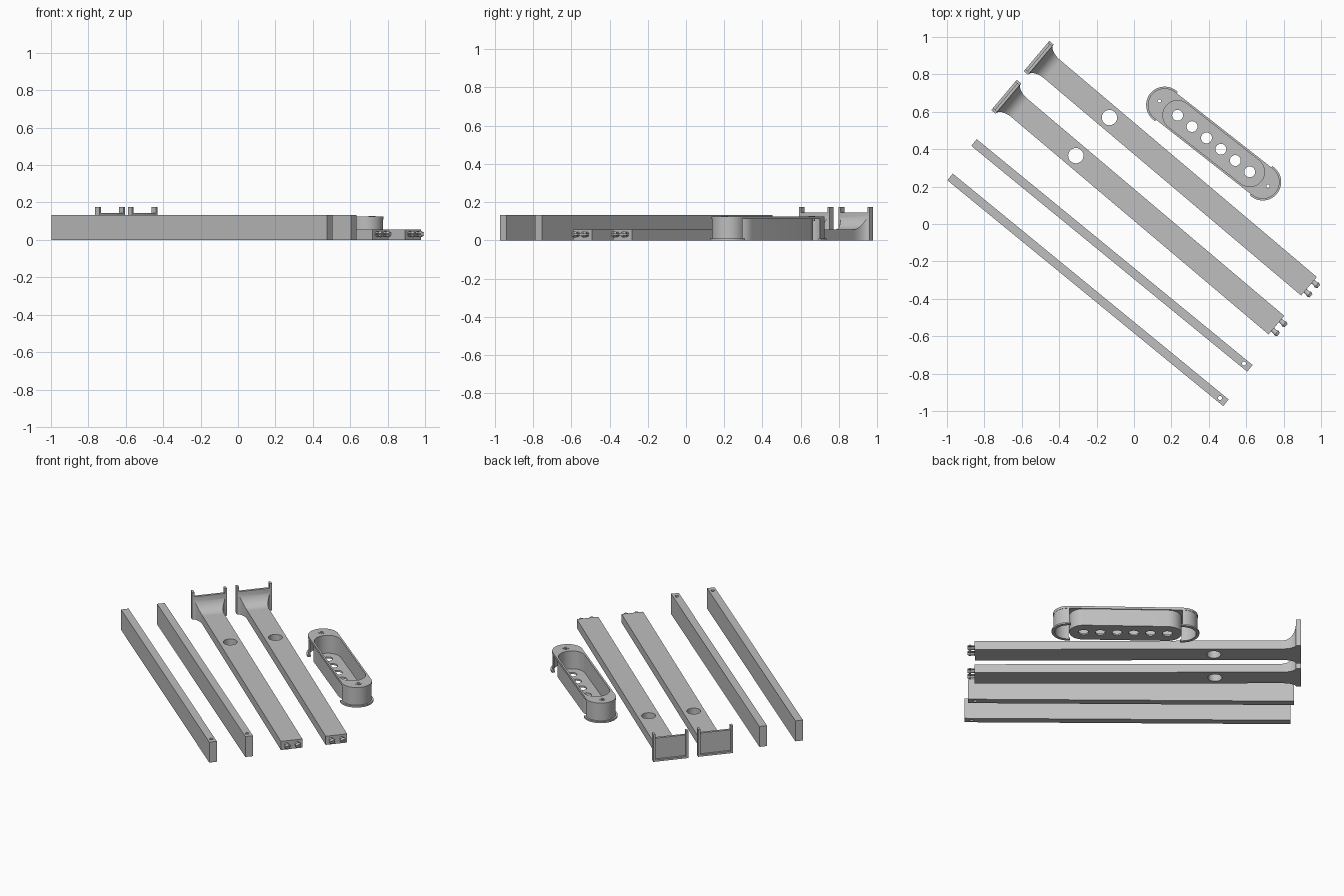
import bpy, bmesh
from math import sin, cos, pi, radians, sqrt
from mathutils import Matrix, Vector

if "Cube" in bpy.data.objects:
    bpy.data.objects.remove(bpy.data.objects["Cube"], do_unlink=True)

GREY = (0.52, 0.52, 0.52, 1)
mat = bpy.data.materials.new("plain_grey")
mat.use_nodes = True
mat.diffuse_color = GREY
mat.node_tree.nodes["Principled BSDF"].inputs["Base Color"].default_value = GREY


def finish(name, bm, place):
    """Turn a bmesh into a placed, grey object with sharp edges kept."""
    bmesh.ops.remove_doubles(bm, verts=bm.verts, dist=1e-5)
    bmesh.ops.recalc_face_normals(bm, faces=bm.faces)
    mesh = bpy.data.meshes.new(name)
    bm.to_mesh(mesh)
    bm.free()
    mesh.materials.append(mat)
    obj = bpy.data.objects.new(name, mesh)
    bpy.context.collection.objects.link(obj)
    obj.matrix_world = place
    bpy.ops.object.select_all(action='DESELECT')
    obj.select_set(True)
    bpy.context.view_layer.objects.active = obj
    bpy.ops.object.shade_smooth_by_angle(angle=radians(30))
    return obj


def plan_part(name, loops, z0, z1, place):
    """Extrude a plan outline; the inner loops become holes."""
    curve = bpy.data.curves.new(name + "_outline", 'CURVE')
    curve.dimensions = '2D'
    curve.fill_mode = 'BOTH'
    curve.extrude = (z1 - z0) / 2
    for loop in loops:
        spline = curve.splines.new('POLY')
        spline.points.add(len(loop) - 1)
        for point, (x, y) in zip(spline.points, loop):
            point.co = (x, y, 0, 1)
        spline.use_cyclic_u = True
    helper = bpy.data.objects.new(name + "_outline", curve)
    bpy.context.collection.objects.link(helper)
    graph = bpy.context.evaluated_depsgraph_get()
    mesh = bpy.data.meshes.new_from_object(helper.evaluated_get(graph))
    bm = bmesh.new()
    bm.from_mesh(mesh)
    bmesh.ops.translate(bm, verts=bm.verts, vec=(0, 0, (z0 + z1) / 2))
    bpy.data.objects.remove(helper, do_unlink=True)
    bpy.data.curves.remove(curve)
    bpy.data.meshes.remove(mesh)
    return finish(name, bm, place)


def rect(x0, x1, y0, y1):
    return [(x0, y0), (x1, y0), (x1, y1), (x0, y1)]


def arc(cx, r, a0, a1, n=24):
    return [(cx + r * cos(a0 + (a1 - a0) * i / n), r * sin(a0 + (a1 - a0) * i / n))
            for i in range(n + 1)]


def circle(cx, r, n=28):
    return arc(cx, r, 0, 2 * pi, n)[:-1]


def stadium(half, r):
    return arc(half, r, -pi / 2, pi / 2) + arc(-half, r, pi / 2, 3 * pi / 2)


def at(x, y, degrees):
    return Matrix.Translation((x, y, 0)) @ Matrix.Rotation(radians(degrees), 4, 'Z')


# Two tall, narrow rails with a small hole at one end
for side, x, y in (("front", -0.246, -0.352), ("rear", -0.118, -0.168)):
    plan_part(side + "_rail", [rect(-0.953, 0.953, -0.023, 0.023), circle(0.912, 0.011, 16)],
              0, 0.132, at(x, y, -39.3))

# Flat arms with a flared head plate and two snap pins
PLATE, FLARE, LENGTH = 0.03, 0.08, 1.907
HALF, THICK, HEAD, TOP = 0.065, 0.056, 0.105, 0.145


def flare(name, place):
    """Loft the widening, rising neck between arm and head plate."""
    bm = bmesh.new()
    rings = []
    for i in range(13):
        a = i / 12 * pi / 2
        grow = 1 - cos(a)
        u = PLATE + FLARE * (1 - sin(a))
        w = HALF + (HEAD - HALF) * grow
        h = THICK + (TOP - THICK) * grow
        rings.append([bm.verts.new(c) for c in
                      ((u, -w, 0), (u, w, 0), (u, w, h), (u, -w, h))])
    for a, b in zip(rings, rings[1:]):
        for k in range(4):
            bm.faces.new((a[k], a[k - 1], b[k - 1], b[k]))
    bm.faces.new(rings[0])
    bm.faces.new(rings[-1])
    finish(name, bm, place)


def snap_pin(name, v, place):
    """Turned pin with a bulged tip, split by a level slot."""
    profile = [(-0.005, 0.013), (0.018, 0.013), (0.027, 0.018), (0.041, 0.012)]
    whole = bmesh.new()
    for half in (1, -1):
        bm = bmesh.new()
        rings = [[bm.verts.new((u, r * cos(k * pi / 6), r * sin(k * pi / 6)))
                  for k in range(12)] for u, r in profile]
        for a, b in zip(rings, rings[1:]):
            for k in range(12):
                bm.faces.new((a[k], a[k - 1], b[k - 1], b[k]))
        bm.faces.new(rings[0])
        bm.faces.new(rings[-1])
        bmesh.ops.bisect_plane(bm, geom=bm.verts[:] + bm.edges[:] + bm.faces[:],
                               plane_co=(0, 0, half * 0.003), plane_no=(0, 0, half),
                               clear_inner=True)
        bmesh.ops.holes_fill(bm, edges=[e for e in bm.edges if e.is_boundary], sides=0)
        piece = bpy.data.meshes.new("pin_half")
        bm.to_mesh(piece)
        bm.free()
        whole.from_mesh(piece)
        bpy.data.meshes.remove(piece)
    bmesh.ops.translate(whole, verts=whole.verts, vec=(LENGTH, v, 0.031))
    finish(name, whole, place)


for side, x, y, hole in (("front", -0.695, 0.69, 0.503), ("rear", -0.521, 0.898, 0.51)):
    place = at(x, y, -40.2)
    plan_part(side + "_arm", [rect(PLATE + FLARE, LENGTH, -HALF, HALF), circle(hole, 0.041)],
              0, THICK, place)
    flare(side + "_arm_flare", place)
    plan_part(side + "_head_plate", [rect(0.014, PLATE, -HEAD, HEAD)], 0, TOP, place)
    plan_part(side + "_head_sill", [rect(0, 0.014, -HEAD, HEAD)], 0, 0.012, place)
    for label, s in (("left", 1), ("right", -1)):
        edges = sorted((s * 0.092, s * 0.106))
        plan_part(f"{side}_{label}_head_post", [rect(0, PLATE, *edges)], 0, 0.175, place)
        snap_pin(f"{side}_{label}_snap_pin", s * 0.032, place)

# Oblong holder: rim, hollow cup, perforated floor
place = at(0.426, 0.43, -38.1)
POCKET, ENDS = 0.245, 0.333
plan_part("holder_rim", [stadium(ENDS, 0.09), stadium(POCKET, 0.079),
                         circle(0.369, 0.009, 16), circle(-0.369, 0.009, 16)],
          0.11, 0.125, place)
plan_part("holder_cup_wall", [stadium(POCKET, 0.084), stadium(POCKET, 0.079)],
          0.01, 0.112, place)
plan_part("holder_floor", [stadium(POCKET, 0.084)] +
          [circle((i - 2.5) * 0.098, 0.029) for i in range(6)], 0, 0.01, place)

# Rounded end walls, foot flanges and screw collars of the holder
for label, s, turn in (("left", 1, 0), ("right", -1, pi)):
    def c_shape(outer, inner, spread):
        a = radians(spread)
        return arc(s * ENDS, outer, turn - a, turn + a) + arc(s * ENDS, inner, turn + a, turn - a)
    plan_part(f"holder_{label}_end_wall", [c_shape(0.088, 0.08, 92)], 0, 0.11, place)
    plan_part(f"holder_{label}_flange", [c_shape(0.099, 0.08, 97)], 0, 0.01, place)
    plan_part(f"holder_{label}_screw_collar",
              [circle(s * 0.369, 0.018), circle(s * 0.369, 0.009, 16)], 0.1, 0.127, place)
